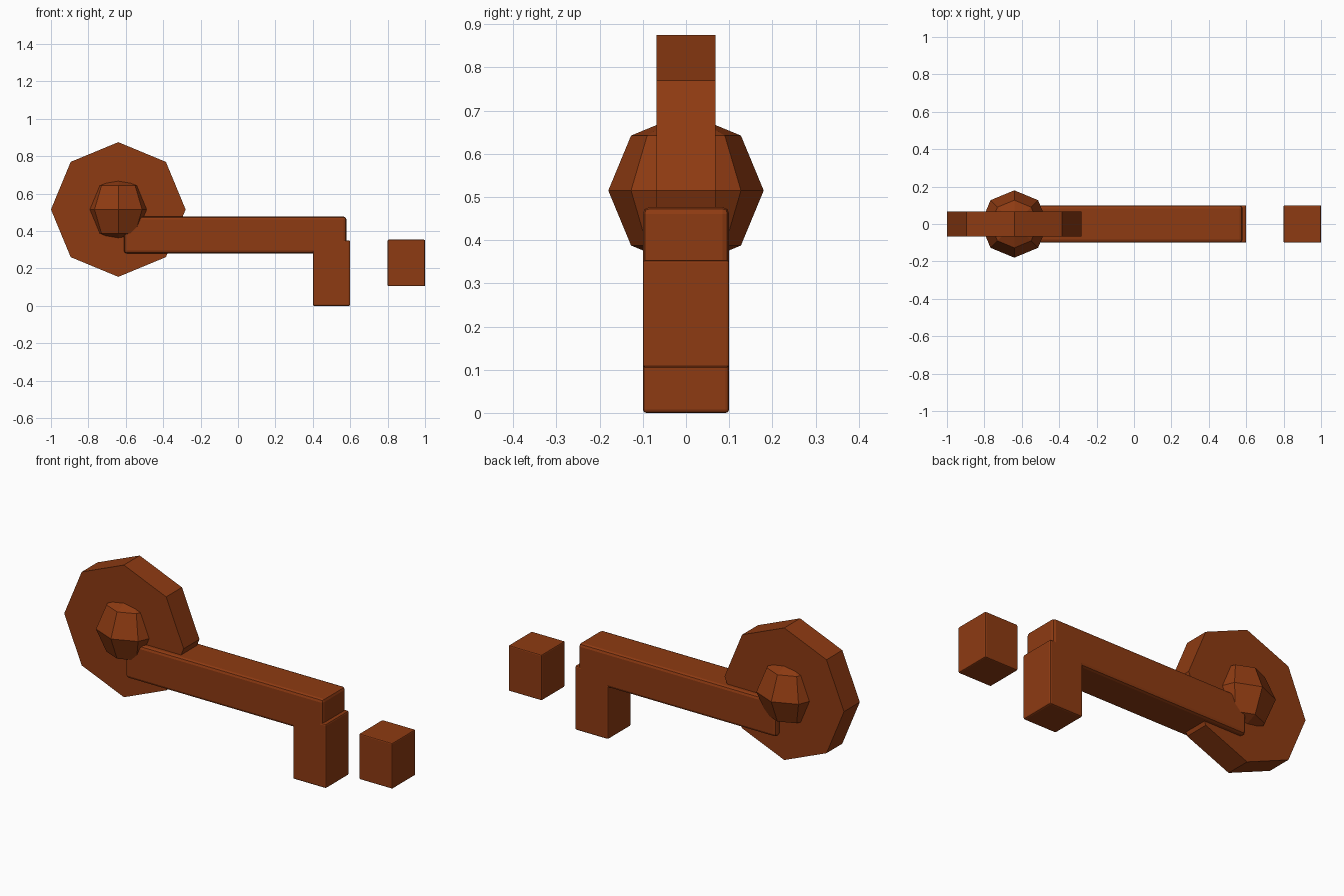
import bpy, math

if "Cube" in bpy.data.objects:
    bpy.data.objects.remove(bpy.data.objects["Cube"])

rust = bpy.data.materials.new("rust_brown")
rust.diffuse_color = (0.27, 0.043, 0.006, 1)
rust.use_nodes = True
rust.node_tree.nodes["Principled BSDF"].inputs["Base Color"].default_value = rust.diffuse_color


def finish(name):
    ob = bpy.context.object
    ob.name = name
    ob.data.materials.append(rust)
    return ob


def box(name, x0, x1, z0, z1, bevel):
    bpy.ops.mesh.primitive_cube_add(size=1, location=((x0 + x1) / 2, 0, (z0 + z1) / 2))
    ob = finish(name)
    ob.scale = (x1 - x0, 0.2, z1 - z0)
    bpy.ops.object.transform_apply(location=False, rotation=False, scale=True)
    mod = ob.modifiers.new("bevel", "BEVEL")
    mod.width = bevel
    mod.segments = 2
    return ob


# octagonal bow plate, one corner pointing up
bpy.ops.mesh.primitive_cylinder_add(vertices=8, radius=0.36, depth=0.136,
                                    location=(-0.64, 0, 0.515),
                                    rotation=(math.pi / 2, 0, 0))
finish("bow_plate")

# faceted boss through the plate
bpy.ops.mesh.primitive_uv_sphere_add(segments=8, ring_count=4, radius=0.18,
                                     location=(-0.64, 0, 0.515))
finish("boss")

# shaft and the two teeth
box("shaft", -0.61, 0.58, 0.28, 0.477, 0.016)
box("inner_tooth", 0.4, 0.6, 0.0, 0.35, 0.008)
box("outer_tooth", 0.8, 1.0, 0.105, 0.354, 0.006)
